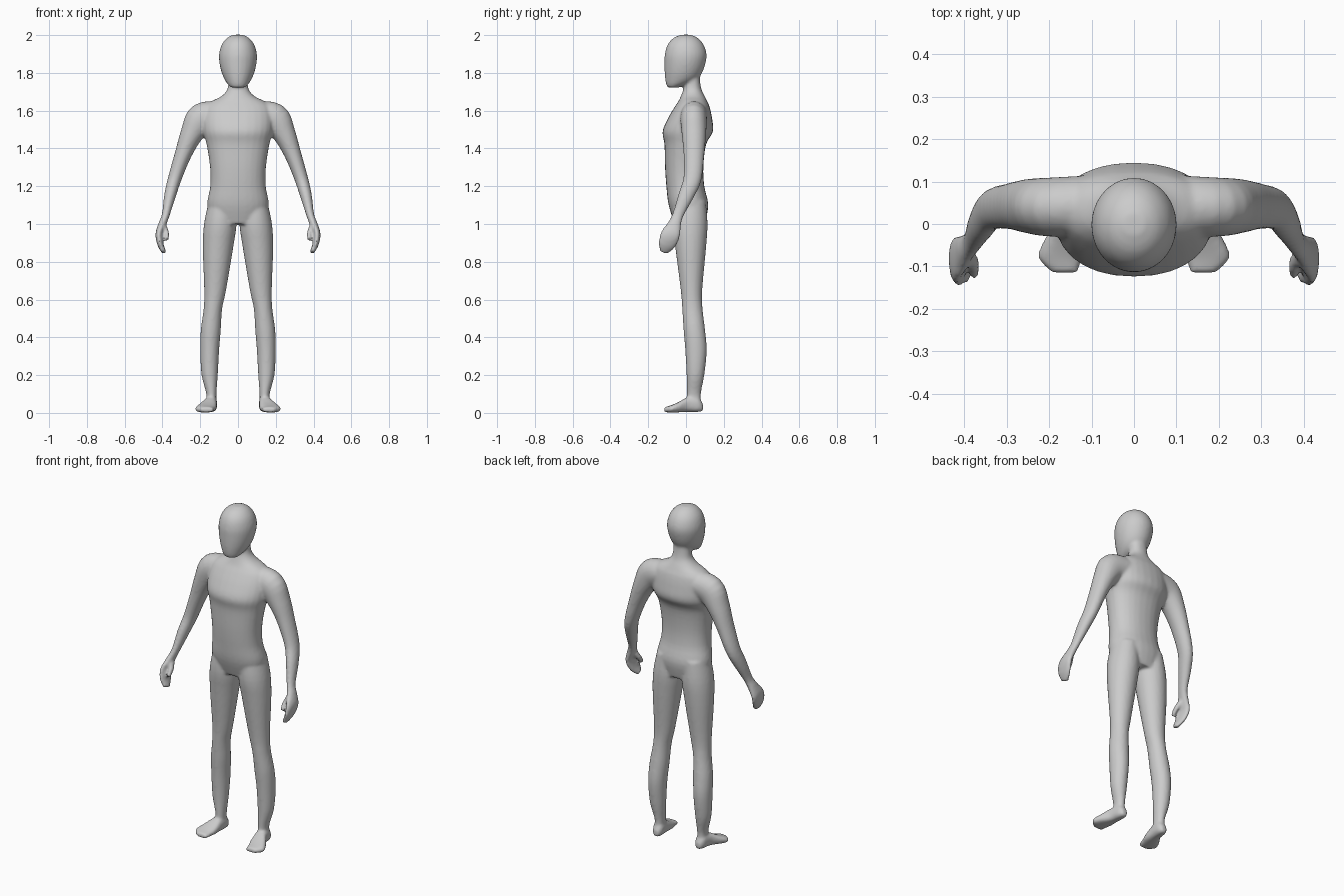
import bpy, bmesh, math
from mathutils import Vector

SIDES = 28
bm = bmesh.new()


def smooth_path(rows, steps=4):
    """Catmull-Rom interpolation of section rows."""
    out = []
    for i in range(len(rows) - 1):
        p0, p1 = rows[max(i - 1, 0)], rows[i]
        p2, p3 = rows[i + 1], rows[min(i + 2, len(rows) - 1)]
        for s in range(steps):
            t = s / steps
            out.append([0.5 * (2 * b + (c - a) * t + (2 * a - 5 * b + 4 * c - d) * t * t
                               + (3 * b - a - 3 * c + d) * t ** 3)
                        for a, b, c, d in zip(p0, p1, p2, p3)])
    out.append(list(rows[-1]))
    return out


def loft(rows, side=1, axis=None, power=2.0):
    """Closed tube through rows of (x, y, z, radius a, radius b).
    axis 'z' or 'y' fixes the section plane, None follows the path."""
    pts = smooth_path(rows)
    rings = []
    for i, (x, y, z, ra, rb) in enumerate(pts):
        if axis == 'z':
            a, b = Vector((1, 0, 0)), Vector((0, 1, 0))
        elif axis == 'y':
            a, b = Vector((1, 0, 0)), Vector((0, 0, 1))
        else:
            lo, hi = pts[max(i - 1, 0)], pts[min(i + 1, len(pts) - 1)]
            t = (Vector(hi[:3]) - Vector(lo[:3])).normalized()
            a = t.cross(Vector((0, 1, 0))).normalized()
            b = t.cross(a)
        ring = []
        for k in range(SIDES):
            ang = 2 * math.pi * k / SIDES
            c, s = math.cos(ang), math.sin(ang)
            u = math.copysign(abs(c) ** (2 / power), c) * ra
            v = math.copysign(abs(s) ** (2 / power), s) * rb
            p = Vector((x, y, z)) + a * u + b * v
            p.x *= side
            ring.append(bm.verts.new(p))
        rings.append(ring)
    faces = [bm.faces.new(rings[0]), bm.faces.new(rings[-1])]
    for r, q in zip(rings, rings[1:]):
        for k in range(SIDES):
            n = (k + 1) % SIDES
            faces.append(bm.faces.new((r[k], r[n], q[n], q[k])))
    bmesh.ops.recalc_face_normals(bm, faces=faces)


def upright(rows, power):
    """Central loft from (z, front y, back y, half width)."""
    loft([(0, (f + k) / 2, z, w, (k - f) / 2) for z, f, k, w in rows], axis='z', power=power)


# torso and neck
upright([(1.0, -.06, .10, .135), (1.1, -.092, .118, .163), (1.2, -.104, .097, .147),
         (1.3, -.111, .092, .148), (1.42, -.114, .106, .166), (1.49, -.124, .143, .185),
         (1.56, -.095, .138, .188), (1.62, -.06, .125, .175), (1.65, -.04, .112, .14),
         (1.675, -.028, .10, .09), (1.71, -.015, .083, .058), (1.76, -.005, .074, .05),
         (1.81, -.005, .074, .05)], 2.2)

# head
upright([(2.002, -.025, .025, .025), (1.985, -.066, .062, .058), (1.95, -.097, .093, .086),
         (1.9, -.112, .109, .1), (1.85, -.114, .103, .098), (1.8, -.113, .085, .086),
         (1.765, -.11, .058, .071), (1.74, -.105, .01, .055), (1.722, -.098, -.04, .036)], 2.0)

for side in (1, -1):
    # leg
    loft([(.085, .02, 1.12, .07, .085), (.094, .021, 1.0, .086, .093),
          (.106, .025, .87, .08, .081), (.121, .029, .65, .058, .057),
          (.133, .034, .55, .049, .054), (.144, .044, .44, .053, .057),
          (.15, .053, .33, .05, .057), (.15, .05, .2, .043, .047),
          (.141, .042, .1, .027, .037), (.143, .043, .03, .029, .04)], side, 'z')
    # foot
    loft([(.14, .09, .028, .016, .018), (.141, .065, .043, .03, .038),
          (.147, .01, .044, .035, .039), (.163, -.04, .03, .05, .027),
          (.175, -.08, .021, .051, .019), (.162, -.115, .017, .032, .013)], side, 'y', 2.6)
    # arm and hand
    loft([(.10, .045, 1.58, .07, .07), (.19, .04, 1.557, .084, .07),
          (.243, .042, 1.48, .062, .065), (.29, .042, 1.37, .045, .055),
          (.335, .034, 1.24, .036, .048), (.36, 0, 1.15, .031, .041),
          (.382, -.042, 1.05, .021, .03), (.4, -.06, 1.0, .021, .036),
          (.418, -.082, .945, .019, .052), (.41, -.102, .89, .016, .046),
          (.391, -.118, .85, .012, .024)], side)
    # thumb
    loft([(.397, -.06, 1.0, .014, .018), (.378, -.092, .955, .013, .017),
          (.377, -.122, .915, .01, .012)], side)

mesh = bpy.data.meshes.new("body")
bm.to_mesh(mesh)
bm.free()
body = bpy.data.objects.new("body", mesh)
bpy.context.collection.objects.link(body)

# fuse the parts into one soft skin
remesh = body.modifiers.new("fuse", 'REMESH')
remesh.mode = 'VOXEL'
remesh.voxel_size = 0.008
remesh.use_smooth_shade = True
soften = body.modifiers.new("soften", 'SMOOTH')
soften.factor = 0.5
soften.iterations = 6
